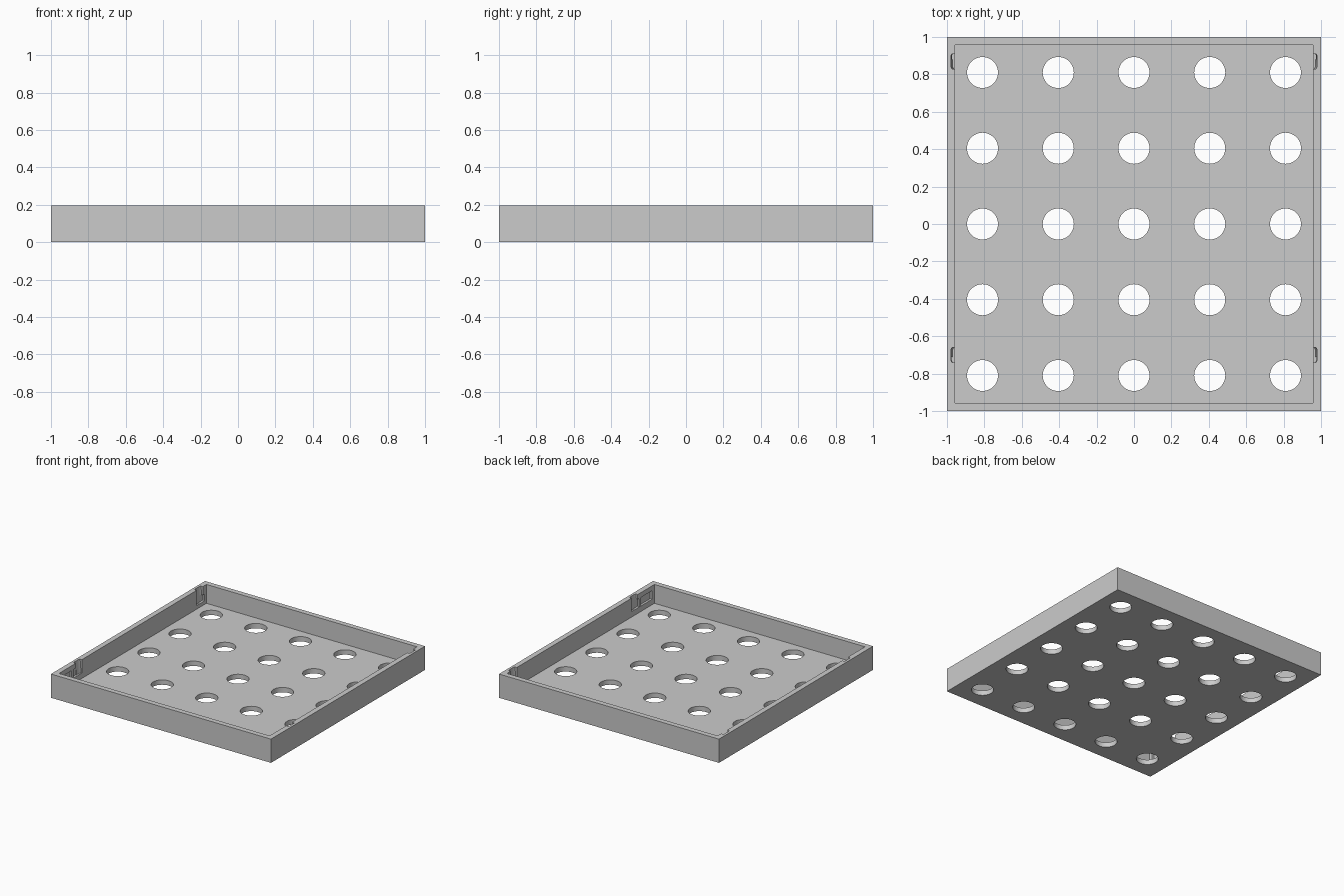
import bpy, bmesh, math
from mathutils import Matrix

if "Cube" in bpy.data.objects:
    bpy.data.objects.remove(bpy.data.objects["Cube"], do_unlink=True)

HEIGHT, FLOOR, INNER = 0.195, 0.04, 0.957
PITCH, HOLE_R = 0.405, 0.083

grey = bpy.data.materials.new("light grey")
grey.use_nodes = True
colour = (0.6, 0.6, 0.6, 1)
grey.diffuse_color = colour
grey.node_tree.nodes["Principled BSDF"].inputs["Base Color"].default_value = colour


def add_box(bm, low, high):
    size = [b - a for a, b in zip(low, high)]
    mid = [(a + b) / 2 for a, b in zip(low, high)]
    bmesh.ops.create_cube(bm, size=1, matrix=Matrix.Translation(mid) @ Matrix.Diagonal((*size, 1)))


def add_prism(bm, bottom, top):
    """Solid joining two matching outlines."""
    lo = [bm.verts.new(p) for p in bottom]
    hi = [bm.verts.new(p) for p in top]
    bm.faces.new(lo)
    bm.faces.new(hi)
    for i in range(len(lo)):
        j = (i + 1) % len(lo)
        bm.faces.new((lo[i], lo[j], hi[j], hi[i]))


def finish(bm, name):
    bmesh.ops.recalc_face_normals(bm, faces=bm.faces[:])
    mesh = bpy.data.meshes.new(name)
    bm.to_mesh(mesh)
    bm.free()
    mesh.materials.append(grey)
    obj = bpy.data.objects.new(name, mesh)
    bpy.context.collection.objects.link(obj)
    return obj


def cut(target, bm, name):
    cutter = finish(bm, name)
    cutter.hide_render = True
    mod = target.modifiers.new(name, "BOOLEAN")
    mod.operation, mod.solver, mod.object = "DIFFERENCE", "EXACT", cutter
    bpy.context.view_layer.objects.active = target
    bpy.ops.object.modifier_apply(modifier=name)
    bpy.data.objects.remove(cutter, do_unlink=True)


def entry_outline(side, y, depth, z):
    """Slot outline with chamfered outer corners."""
    x = INNER + depth
    pts = [(0.92, -0.04), (x - 0.006, -0.04), (x, -0.028),
           (x, 0.028), (x - 0.006, 0.04), (0.92, 0.04)]
    return [(side * px, y + py, z) for px, py in pts]


# Tray block
bm = bmesh.new()
add_box(bm, (-1, -1, 0), (1, 1, HEIGHT))
tray = finish(bm, "tray")

# Open inside
bm = bmesh.new()
add_box(bm, (-INNER, -INNER, FLOOR), (INNER, INNER, 0.3))
cut(tray, bm, "cavity")

# Grid of round drain holes
bm = bmesh.new()
for i in range(-2, 3):
    for j in range(-2, 3):
        bmesh.ops.create_cone(bm, cap_ends=True, segments=48, radius1=HOLE_R, radius2=HOLE_R,
                              depth=0.2, matrix=Matrix.Translation((i * PITCH, j * PITCH, 0)))
cut(tray, bm, "holes")

# Tapered entry slots, open at the rim of both side walls
bm = bmesh.new()
for side in (-1, 1):
    for y, low in ((0.87, 0.07), (-0.7, 0.085)):
        add_prism(bm, entry_outline(side, y, 0.013, low), entry_outline(side, y, 0.024, HEIGHT + 0.02))
cut(tray, bm, "entry_slots")

# Covered channels running from the slots towards the corners
bm = bmesh.new()
for side in (-1, 1):
    x0, x1 = sorted((side * 0.92, side * (INNER + 0.018)))
    for y0, y1, low, high in ((-0.928, -0.71, 0.085, 0.155), (0.88, 0.935, 0.07, 0.125)):
        add_box(bm, (x0, y0, low), (x1, y1, high))
cut(tray, bm, "channels")

# Small detent bumps inside the front channels
for side, label in ((-1, "right"), (1, "left")):
    bm = bmesh.new()
    x0, x1 = sorted((side * (INNER + 0.004), side * (INNER + 0.02)))
    add_box(bm, (x0, -0.79, 0.085), (x1, -0.765, 0.155))
    finish(bm, label + "_detent")

bpy.ops.object.select_all(action="DESELECT")
tray.select_set(True)
bpy.context.view_layer.objects.active = tray
bpy.ops.object.shade_smooth_by_angle(angle=math.radians(30))
